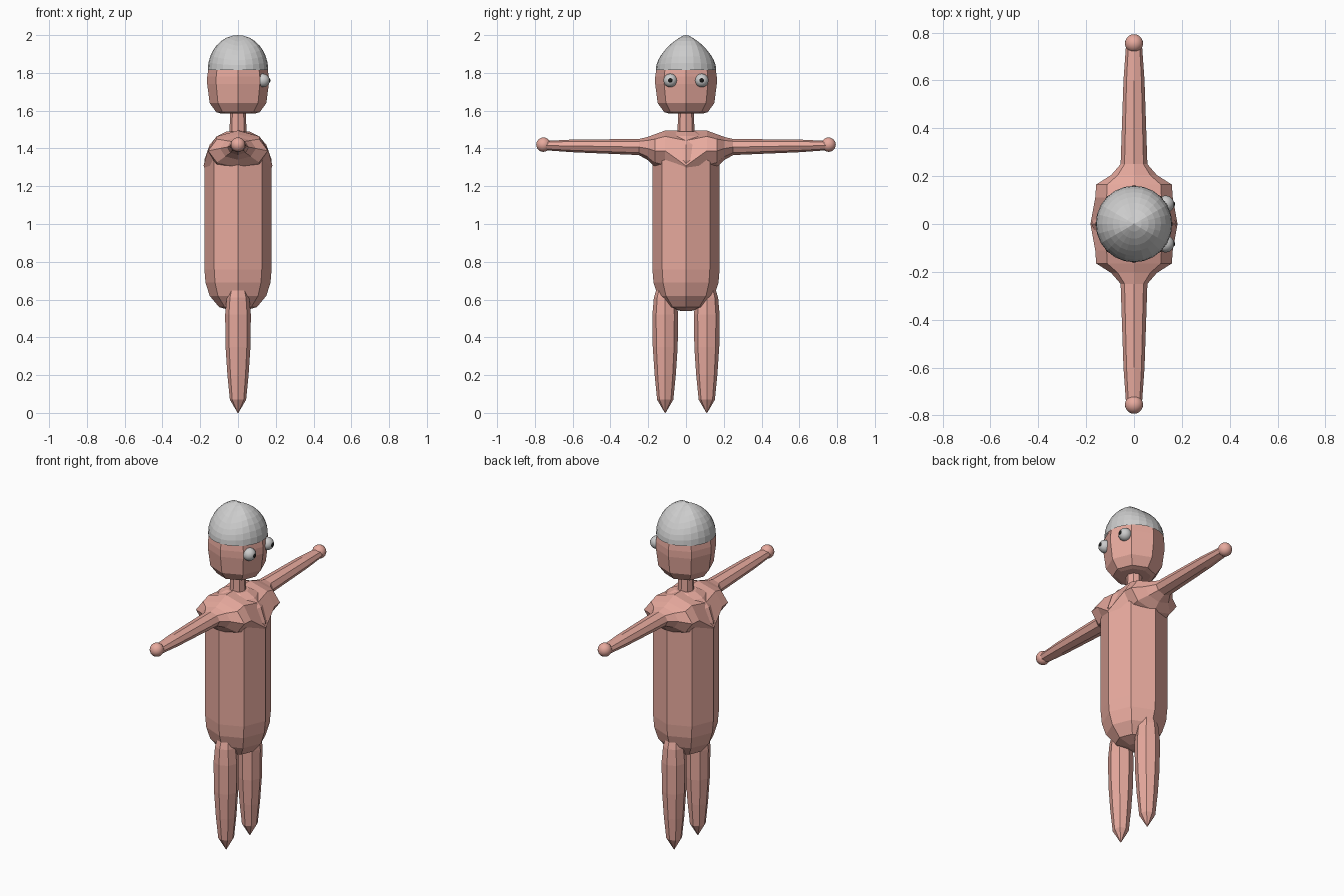
import bpy, bmesh
from math import sin, cos, pi
from mathutils import Vector, Matrix

if "Cube" in bpy.data.objects:
    bpy.data.objects.remove(bpy.data.objects["Cube"])

SIDES = 8


def material(name, color):
    m = bpy.data.materials.new(name)
    m.diffuse_color = color
    m.use_nodes = True
    m.node_tree.nodes["Principled BSDF"].inputs["Base Color"].default_value = m.diffuse_color
    return m


skin = material("skin", (0.80, 0.40, 0.34, 1))
black = material("black", (0.01, 0.01, 0.01, 1))


def finish(name, bm, mat=None, loc=(0, 0, 0)):
    bmesh.ops.recalc_face_normals(bm, faces=bm.faces)
    me = bpy.data.meshes.new(name)
    bm.to_mesh(me)
    bm.free()
    ob = bpy.data.objects.new(name, me)
    ob.location = loc
    bpy.context.collection.objects.link(ob)
    if mat:
        me.materials.append(mat)
    return ob


def loft(name, rings, mat, loc=(0, 0, 0)):
    """Octagonal rings, each (centre, first half-axis, second half-axis)."""
    bm = bmesh.new()
    loops = []
    for c, u, v in rings:
        loops.append([bm.verts.new(Vector(c) + Vector(u) * cos(2 * pi * i / SIDES)
                                   + Vector(v) * sin(2 * pi * i / SIDES))
                      for i in range(SIDES)])
    for a, b in zip(loops, loops[1:]):
        for i in range(SIDES):
            j = (i + 1) % SIDES
            bm.faces.new((a[i], a[j], b[j], b[i]))
    bm.faces.new(loops[0])
    bm.faces.new(loops[-1])
    return finish(name, bm, mat, loc)


def turned(name, profile, mat, loc=(0, 0, 0)):
    """Upright octagonal solid from (radius, z) points."""
    return loft(name, [((0, 0, z), (r, 0, 0), (0, r, 0)) for r, z in profile], mat, loc)


def ball(name, r, loc, mat=None):
    bm = bmesh.new()
    bmesh.ops.create_uvsphere(bm, u_segments=20, v_segments=12, radius=r)
    for f in bm.faces:
        f.smooth = True
    return finish(name, bm, mat, loc)


# torso, neck and head
turned("torso", [(0.03, 0.54), (0.10, 0.56), (0.15, 0.62), (0.172, 0.69), (0.178, 0.76),
                 (0.178, 1.34), (0.15, 1.42), (0.11, 1.465), (0.06, 1.49)], skin)
turned("neck", [(0.045, 1.46), (0.042, 1.62)], skin)
turned("head", [(0.09, 1.585), (0.115, 1.592), (0.15, 1.64), (0.163, 1.74), (0.163, 1.78),
                (0.156, 1.83), (0.12, 1.90), (0.05, 1.93)], skin)

# shoulders and arms: (y, half width, bottom z, top z), mirrored about the middle
half = [(0.11, 0.162, 1.28, 1.495), (0.165, 0.158, 1.30, 1.475), (0.205, 0.095, 1.34, 1.46),
        (0.25, 0.056, 1.365, 1.45), (0.60, 0.044, 1.38, 1.447), (0.74, 0.034, 1.39, 1.44)]
full = [(-y, w, b, t) for y, w, b, t in reversed(half)] + [(0, 0.182, 1.12, 1.497)] + half
loft("shoulders_and_arms",
     [((0, y, (b + t) / 2), (w, 0, 0), (0, 0, (t - b) / 2)) for y, w, b, t in full], skin)

# paired legs, hands and eyes
for side, s in (("left", 1), ("right", -1)):
    turned(side + "_leg", [(0.002, 0.0), (0.043, 0.07), (0.056, 0.20), (0.066, 0.35),
                           (0.068, 0.52), (0.060, 0.61), (0.045, 0.66), (0.02, 0.67)],
           skin, (0, s * 0.11, 0))
    ball(side + "_hand", 0.038, (0, s * 0.755, 1.42), skin)
    ball(side + "_eye", 0.036, (0.132, s * 0.083, 1.76))
    ball(side + "_pupil", 0.015, (0.157, s * 0.083, 1.76), black)

# cap: half sphere with diagonal creases, side panels pressed down to a point
R, H, BASE = 0.16, 0.185, 1.815
bm = bmesh.new()
bmesh.ops.create_uvsphere(bm, u_segments=24, v_segments=16, radius=1)
bmesh.ops.delete(bm, geom=[v for v in bm.verts if v.co.z < -0.01], context='VERTS')
for v in bm.verts:
    x, y, z = v.co
    drop = 0.3 * max(0, abs(y) - 0.577 * abs(x))
    v.co = (x * R, y * R, z * H * (1 - drop))
finish("cap", bm, None, (0, 0, BASE))
